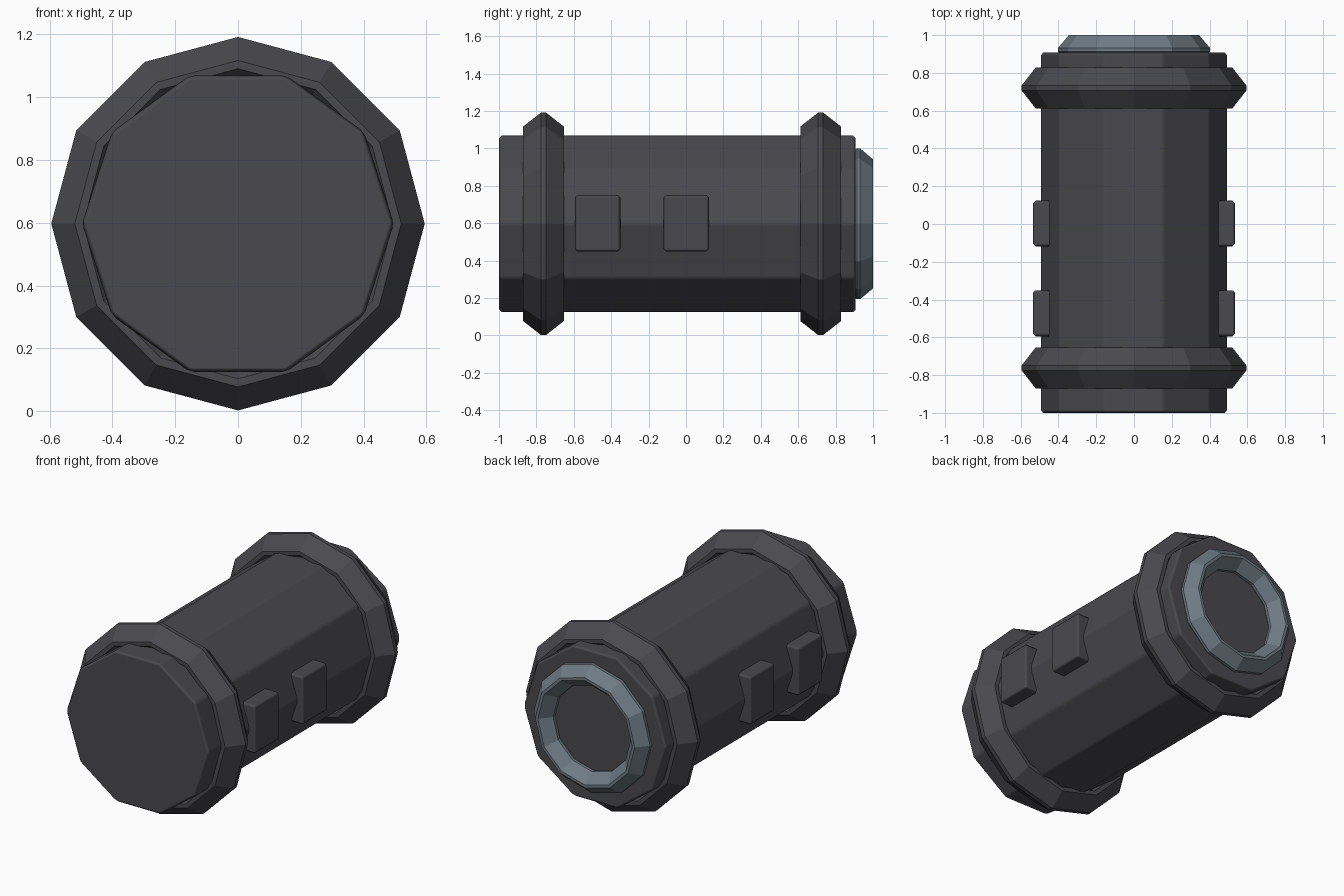
import bpy, bmesh, math

cube = bpy.data.objects.get("Cube")
if cube:
    bpy.data.objects.remove(cube, do_unlink=True)

AXIS_Z = 0.597


def material(name, rgb):
    m = bpy.data.materials.new(name)
    m.use_nodes = True
    m.diffuse_color = (*rgb, 1)
    bsdf = m.node_tree.nodes["Principled BSDF"]
    bsdf.inputs["Base Color"].default_value = (*rgb, 1)
    bsdf.inputs["Roughness"].default_value = 0.7
    return m


dark = material("charcoal", (0.068, 0.066, 0.075))
steel = material("blue grey", (0.155, 0.195, 0.23))


def finish(bm, name, mat):
    bmesh.ops.recalc_face_normals(bm, faces=bm.faces)
    mesh = bpy.data.meshes.new(name)
    bm.to_mesh(mesh)
    bm.free()
    mesh.materials.append(mat)
    obj = bpy.data.objects.new(name, mesh)
    bpy.context.collection.objects.link(obj)
    return obj


def soften(obj, width):
    """Narrow bevel with crisp flat faces between the rounded edges."""
    bpy.ops.object.select_all(action="DESELECT")
    obj.select_set(True)
    bpy.context.view_layer.objects.active = obj
    bpy.ops.object.shade_smooth_by_angle(angle=math.radians(30))
    bev = obj.modifiers.new("bevel", "BEVEL")
    bev.width = width
    bev.segments = 1
    bev.limit_method = "ANGLE"
    bev.angle_limit = math.radians(30)
    bev.harden_normals = True


def lathe(name, profile, sides, mat, closed):
    """Spin (radius, y) points round the long axis; cap the ends if open."""
    bm = bmesh.new()
    loops = []
    for r, y in profile:
        angles = [math.tau * i / sides for i in range(sides)]
        loops.append([bm.verts.new((r * math.cos(a), y, AXIS_Z + r * math.sin(a)))
                      for a in angles])
    pairs = list(zip(loops, loops[1:]))
    if closed:
        pairs.append((loops[-1], loops[0]))
    else:
        bm.faces.new(loops[0])
        bm.faces.new(loops[-1])
    for a, b in pairs:
        for i in range(sides):
            j = (i + 1) % sides
            bm.faces.new((a[i], a[j], b[j], b[i]))
    return finish(bm, name, mat)


def diamond_ring(name, y, radius, dr, dy, flat, mat):
    """Ring with a diamond section whose four corners are cut flat."""
    section = [(dr, -flat), (dr, flat), (flat, dy), (-flat, dy),
               (-dr, flat), (-dr, -flat), (-flat, -dy), (flat, -dy)]
    return lathe(name, [(radius + r, y + d) for r, d in section], 12, mat, True)


# Ten-sided main barrel
soften(lathe("barrel", [(0.497, -1.0), (0.497, 0.907)], 10, dark, False), 0.015)

# Collars and the rim at the back end
diamond_ring("front_collar", -0.762, 0.507, 0.088, 0.109, 0.013, dark)
diamond_ring("back_collar", 0.72, 0.507, 0.088, 0.109, 0.013, dark)
diamond_ring("lens_rim", 0.922, 0.336, 0.067, 0.078, 0.009, steel)

# Two raised pads on each side
for side, sx in (("left", 1), ("right", -1)):
    for label, y in (("front", -0.473), ("middle", 0.002)):
        bm = bmesh.new()
        bmesh.ops.create_cube(bm, size=1)
        bmesh.ops.scale(bm, vec=(0.14, 0.243, 0.304), verts=bm.verts)
        bmesh.ops.translate(bm, vec=(sx * 0.466, y, AXIS_Z + 0.003), verts=bm.verts)
        soften(finish(bm, f"{side}_{label}_pad", dark), 0.015)
